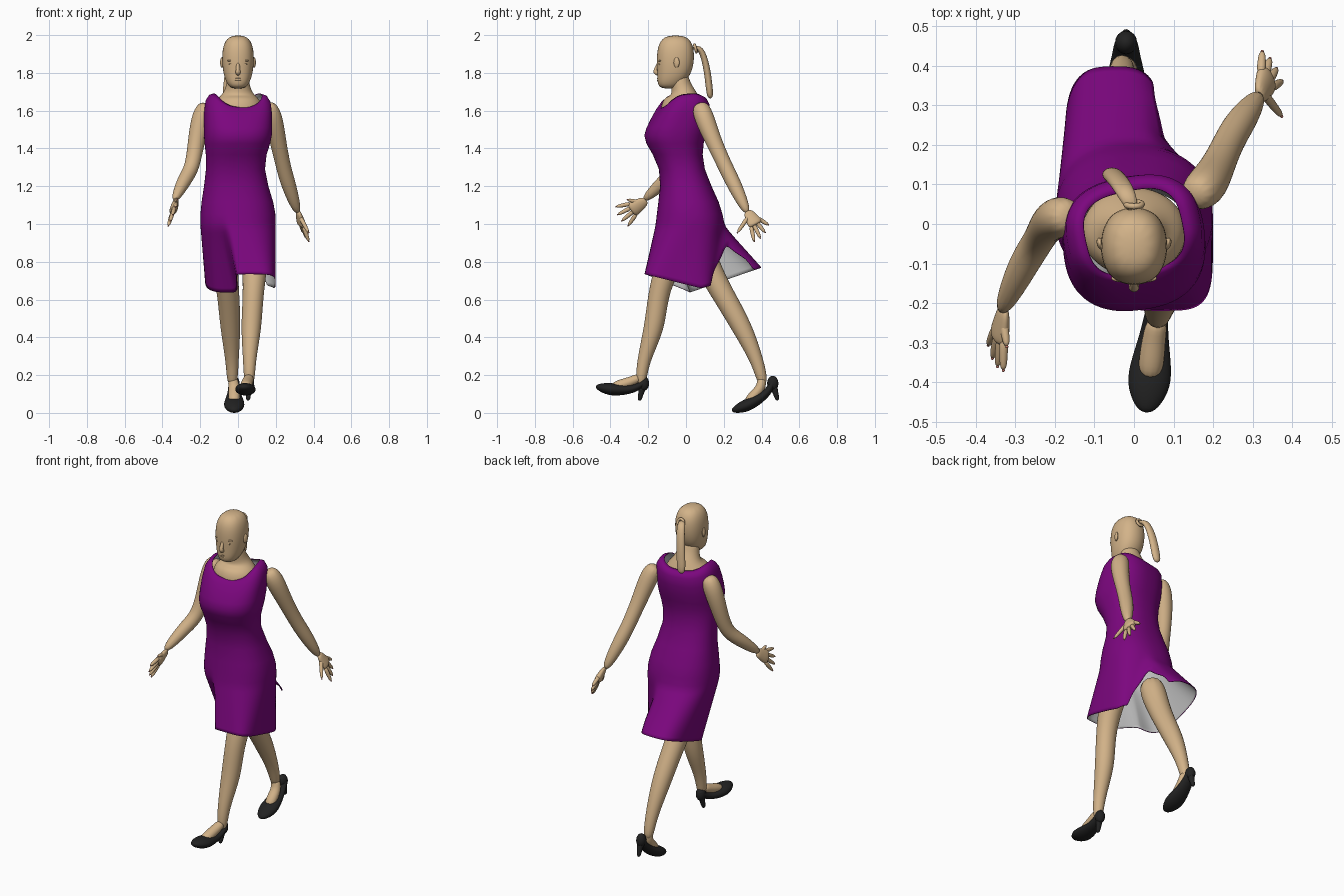
import bpy, bmesh, math
from mathutils import Vector

cube = bpy.data.objects.get("Cube")
if cube:
    bpy.data.objects.remove(cube, do_unlink=True)


def material(name, red, green, blue):
    mat = bpy.data.materials.new(name)
    mat.use_nodes = True
    colour = (red, green, blue, 1)
    mat.diffuse_color = colour
    mat.node_tree.nodes["Principled BSDF"].inputs["Base Color"].default_value = colour
    return mat


SKIN = material("tan skin", .65, .45, .25)
PURPLE = material("purple cloth", .2, .002, .21)
LINING = material("grey lining", .5, .5, .5)
BLACK = material("black leather", .016, .016, .016)
PINK = material("pink nail", .6, .2, .16)


def bridge(name, rows, materials, solid=True, levels=2):
    """Join rows of points into a surface; a solid one wraps round and is capped."""
    bm = bmesh.new()
    grid = [[bm.verts.new(point) for point in row] for row in rows]
    count = len(rows[0])
    for upper, lower in zip(grid, grid[1:]):
        for i in range(count if solid else count - 1):
            j = (i + 1) % count
            bm.faces.new((upper[i], upper[j], lower[j], lower[i]))
    if solid:
        bm.faces.new(grid[0])
        bm.faces.new(grid[-1])
        bmesh.ops.recalc_face_normals(bm, faces=bm.faces)
    else:
        bmesh.ops.remove_doubles(bm, verts=bm.verts, dist=.0001)
    for face in bm.faces:
        face.smooth = True
    mesh = bpy.data.meshes.new(name)
    bm.to_mesh(mesh)
    bm.free()
    for mat in materials:
        mesh.materials.append(mat)
    obj = bpy.data.objects.new(name, mesh)
    bpy.context.collection.objects.link(obj)
    smooth = obj.modifiers.new("smooth", 'SUBSURF')
    smooth.levels = smooth.render_levels = levels
    return obj


def arc(start, stop, count):
    """Evenly spaced angles, given in degrees."""
    return [math.radians(start + (stop - start) * i / (count - 1)) for i in range(count)]


CIRCLE = arc(0, 330, 12)


def tube(name, path, mat=SKIN, side=(1, 0, 0), flat=1.0):
    """Tube along (centre, radius) pairs; flat scales the radius across the side axis."""
    centres = [Vector(centre) for centre, radius in path]
    rows = []
    for i, (centre, radius) in enumerate(path):
        along = (centres[min(i + 1, len(path) - 1)] - centres[max(i - 1, 0)]).normalized()
        across = Vector(side)
        across = (across - along * across.dot(along)).normalized()
        normal = along.cross(across) * flat
        rows.append([centres[i] + (across * math.cos(a) + normal * math.sin(a)) * radius
                     for a in CIRCLE])
    return bridge(name, rows, [mat])


def ring(angles, z, x, y, half_width, half_depth, turn=0.0, power=2.3):
    """Level superellipse, turned about the upright axis."""
    def rounded(value):
        return math.copysign(abs(value) ** (2 / power), value)
    points = []
    for a in angles:
        u, v = rounded(math.cos(a)) * half_width, rounded(math.sin(a)) * half_depth
        points.append(Vector((x + u * math.cos(turn) - v * math.sin(turn),
                              y + u * math.sin(turn) + v * math.cos(turn), z)))
    return points


def ball(name, centre, size, mat=SKIN):
    bpy.ops.mesh.primitive_uv_sphere_add(segments=16, ring_count=10, radius=1, location=centre)
    obj = bpy.context.object
    obj.name, obj.scale = name, size
    obj.data.materials.append(mat)
    bpy.ops.object.shade_smooth()
    return obj


# Bodice: neckline, shoulders, bust, waist and hips; the chest turns with the arms
columns = arc(75, -285, 49)
bodice = []
for z, x, y, half_width, half_depth, power in (
        (1.62, 0, -.02, .125, .105, 3), (1.61, 0, -.01, .18, .14, 2.5),
        (1.5, 0, -.05, .18, .165, 2.5), (1.44, 0, -.07, .18, .16, 2.3),
        (1.3, -.02, -.02, .14, .1, 2.3), (1.1, 0, .02, .2, .17, 2.3), (1, 0, .02, .2, .18, 2.3)):
    row = ring(columns, z, x, y, half_width, half_depth, max(0, z - 1.2) / 2, power)
    if z > 1.5:
        # Straps rise over the shoulders, and the back is higher than the front
        for point, a in zip(row, columns):
            point.z += .05 * math.cos(a) ** 2 + .02 * (1 + math.sin(a))
    bodice.append(row)

# Skirt: each half of the hem follows its own leg, with a slit at the back
left_hem = ring(arc(65, -115, 25), 0, .07, -.04, .13, .18, power=4)
for point in left_hem:
    point.z = .66 + .25 * abs(point.y - .08)
right_hem = ring(arc(-75, -315, 24), 0, -.05, .21, .125, .19, power=3)
for point in right_hem:
    point.z = .63 + .35 * point.y
hips, hem = bodice[-1], left_hem + right_hem
skirt = [[top.lerp(bottom, i / 8) for top, bottom in zip(hips, hem)] for i in range(1, 9)]
# The slit stays sewn up near the hips and opens gradually below
for row, sewn in zip(skirt, (1, 1, 1, .6, .3)):
    middle = (row[0] + row[-1]) / 2
    for i in range(4):
        for k in (i, -1 - i):
            row[k] += (middle - row[0 if k >= 0 else -1] if i == 0 else
                       (middle - row[k]) * .5 ** (i + 1)) * sewn if i else Vector()
    row[0], row[-1] = row[0].lerp(middle, sewn), row[-1].lerp(middle, sewn)

dress = bridge("dress", bodice + skirt, [PURPLE, LINING], solid=False, levels=1)
shell = dress.modifiers.new("lining", 'SOLIDIFY')
shell.thickness, shell.offset = .004, -1
shell.material_offset, shell.material_offset_rim = 1, 0

# Head and neck
bridge("head", [ring(CIRCLE, *level) for level in (
    (2, 0, -.055, .04, .05), (1.96, 0, -.055, .08, .095), (1.88, 0, -.055, .09, .105),
    (1.8, 0, -.06, .082, .095), (1.75, 0, -.08, .065, .075), (1.715, 0, -.09, .04, .05))], [SKIN])
tube("neck", [((0, -.02, 1.56), .14), ((0, -.02, 1.62), .14), ((0, -.015, 1.66), .12),
              ((0, -.01, 1.69), .08), ((0, -.03, 1.74), .062), ((0, -.04, 1.8), .06)], flat=.85)

# Face
tube("nose", [((0, -.14, 1.86), .01), ((0, -.16, 1.82), .01),
              ((0, -.165, 1.805), .015), ((0, -.14, 1.79), .012)])
for z in (1.76, 1.77):
    ball("lip", (0, -.143, z), (.022, .01, .005))
for sign, label in ((1, "left"), (-1, "right")):
    ball(label + "_eyelid", (sign * .033, -.137, 1.845), (.017, .01, .007))
    ball(label + "_brow", (sign * .034, -.137, 1.865), (.024, .01, .006))
    ear = ball(label + "_ear", (sign * .085, -.05, 1.855), (.009, .016, .028))
    ear.rotation_euler.z = -sign * .3

# Ponytail and its band
bpy.ops.mesh.primitive_torus_add(location=(0, .05, 1.93), rotation=(-1.3, 0, 0),
                                 major_radius=.02, minor_radius=.008,
                                 major_segments=16, minor_segments=8)
band = bpy.context.object
band.name = "hair_band"
band.data.materials.append(SKIN)
bpy.ops.object.shade_smooth()
tube("ponytail", [((0, .03, 1.93), .015), ((-.02, .08, 1.94), .025), ((-.04, .11, 1.83), .027),
                  ((-.05, .12, 1.75), .027), ((-.06, .13, 1.66), .027)], flat=.7)


# Hands: flat palm, four fingers fanned evenly and a thumb splayed to one side
def hand(label, wrist, aim, side, splay):
    wrist, aim, side = Vector(wrist), Vector(aim), Vector(side).normalized()

    def digit(part, root, tip):
        tube(f"{label}_{part}", [(root, .013), (root.lerp(tip, .6), .011), (tip, .008)], side=side)
        ball(f"{label}_{part}_nail", tip, (.004, .004, .004), PINK)

    tube(label + "_palm", [(wrist - aim * .1, .024), (wrist + aim * .2, .035),
                           (wrist + aim * .5, .046), (wrist + aim * .6, .035)],
         side=side, flat=.5)
    for i in (-1.5, -.5, .5, 1.5):
        digit("finger", wrist + aim * .45 + side * i * .02,
              wrist + aim * (1.1 - i * i * .05) + side * i * .042)
    digit("thumb", wrist + aim * .1, wrist + aim * (.8 - splay * 5) + side * splay)


# Arms, the left one swung back and the right one forward
tube("left_arm", [((.15, .07, 1.64), .04), ((.18, .09, 1.58), .058), ((.21, .14, 1.45), .045),
                  ((.24, .21, 1.3), .04), ((.27, .26, 1.2), .042), ((.32, .33, 1.05), .023)])
tube("right_arm", [((-.16, .02, 1.64), .04), ((-.19, .02, 1.58), .058), ((-.22, 0, 1.45), .047),
                   ((-.24, -.04, 1.3), .04), ((-.28, -.1, 1.24), .042), ((-.34, -.23, 1.12), .023)])
hand("left", (.32, .33, 1.06), (.03, .07, -.11), (.4, -.6, -.7), .12)
hand("right", (-.33, -.22, 1.12), (-.02, -.12, -.08), (.3, -.5, .8), .06)


# Feet: instep and high-heeled shoe, both laid along the line from heel to toe
def foot(label, ankle, heel, toe):
    ankle, heel, toe = Vector(ankle), Vector(heel), Vector(toe)
    forward = (toe - heel).normalized()
    up = Vector((1, 0, 0)).cross(forward)
    up *= math.copysign(1, up.z)

    def spot(along, sag):
        return heel.lerp(toe, along) - up * sag

    tube(label + "_instep", [(ankle, .028), (spot(.3, 0), .03),
                             (spot(.5, .01), .034), (spot(.7, .02), .03)], flat=.9)
    tube(label + "_shoe", [(spot(0, 0), .02), (spot(.1, .02), .032), (spot(.3, .045), .036),
                           (spot(.6, .035), .057), (spot(.8, .02), .057), (spot(1, 0), .02)],
         BLACK, flat=.6)
    ball(label + "_heel_counter", spot(.1, .02), (.028, .03, .04), BLACK)
    lean = forward * .4 - up
    top = spot(.1, .02)
    tube(label + "_heel", [(top, .025), (top + lean * .05, .014), (top + lean * .09, .012)], BLACK)


# Legs in mid stride, the left one in front
tube("left_leg", [((.09, 0, .95), .08), ((.09, -.1, .78), .07), ((.08, -.15, .62), .055),
                  ((.07, -.165, .45), .058), ((.06, -.23, .27), .033), ((.06, -.24, .14), .03)])
tube("right_leg", [((-.07, .05, .95), .08), ((-.07, .11, .78), .07), ((-.05, .2, .62), .06),
                   ((-.04, .3, .45), .057), ((-.03, .385, .26), .033), ((-.03, .41, .14), .03)])
foot("left", (.06, -.24, .19), (.06, -.2, .18), (.03, -.48, .14))
foot("right", (-.03, .4, .19), (-.02, .47, .19), (-.02, .24, .01))
